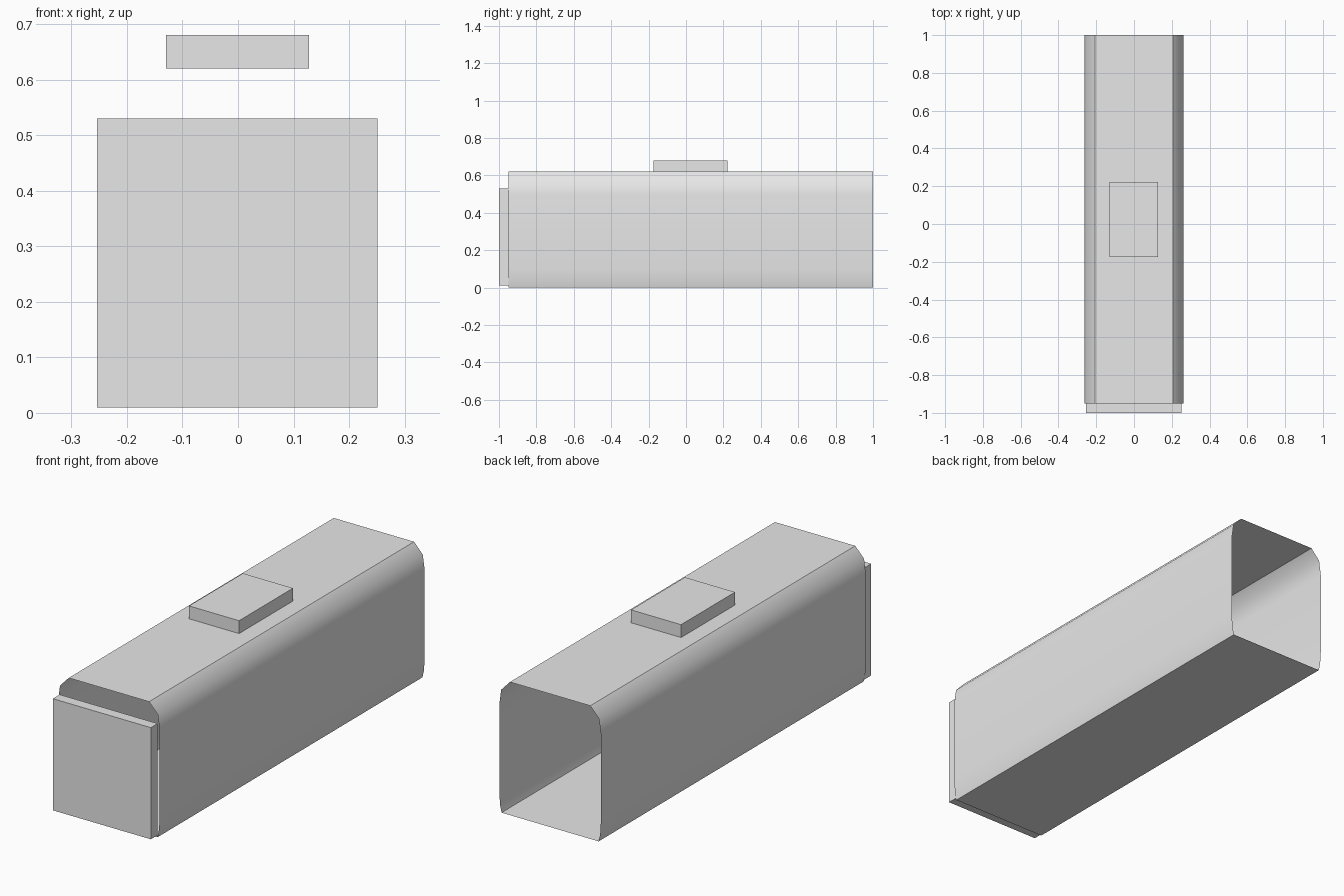
import bpy, bmesh, math

default_cube = bpy.data.objects.get("Cube")
if default_cube:
    bpy.data.objects.remove(default_cube, do_unlink=True)

COLOR = (0.8, 0.8, 0.8, 1)
grey = bpy.data.materials.new("light_grey")
grey.use_nodes = True
grey.diffuse_color = COLOR
grey.node_tree.nodes["Principled BSDF"].inputs["Base Color"].default_value = COLOR


def add_object(name, bm):
    mesh = bpy.data.meshes.new(name)
    bm.to_mesh(mesh)
    bm.free()
    mesh.materials.append(grey)
    obj = bpy.data.objects.new(name, mesh)
    bpy.context.collection.objects.link(obj)
    return obj


def box(name, low, high):
    bm = bmesh.new()
    bmesh.ops.create_cube(bm, size=1)
    for v in bm.verts:
        v.co = [(a + b) / 2 + c * (b - a) for a, b, c in zip(low, high, v.co)]
    return add_object(name, bm)


# Open-ended thin sleeve: half profile mirrored, then swept front to back
half = [(0.25, 0), (0.258, 0.035), (0.262, 0.1), (0.262, 0.5), (0.252, 0.572), (0.207, 0.62)]
profile = half + [(-x, z) for x, z in reversed(half)]
bm = bmesh.new()
front, back = [[bm.verts.new((x, y, z)) for x, z in profile] for y in (-0.95, 1)]
for i in range(len(profile)):
    j = (i + 1) % len(profile)
    bm.faces.new((front[i], back[i], back[j], front[j]))
bmesh.ops.recalc_face_normals(bm, faces=bm.faces)
# Faces must point away from the sleeve axis
if any(f.normal.z < -0.9 and f.calc_center_median().z > 0.5 for f in bm.faces):
    bmesh.ops.reverse_faces(bm, faces=bm.faces)
sleeve = add_object("sleeve", bm)

# Round the corners in shading, keep the top and bottom edges crisp
bpy.context.view_layer.objects.active = sleeve
sleeve.select_set(True)
bpy.ops.object.shade_smooth_by_angle(angle=math.radians(40))

# Front plate and raised top block
box("front_plate", (-0.254, -1, 0.01), (0.251, -0.95, 0.53))
box("top_block", (-0.13, -0.175, 0.62), (0.128, 0.222, 0.68))
